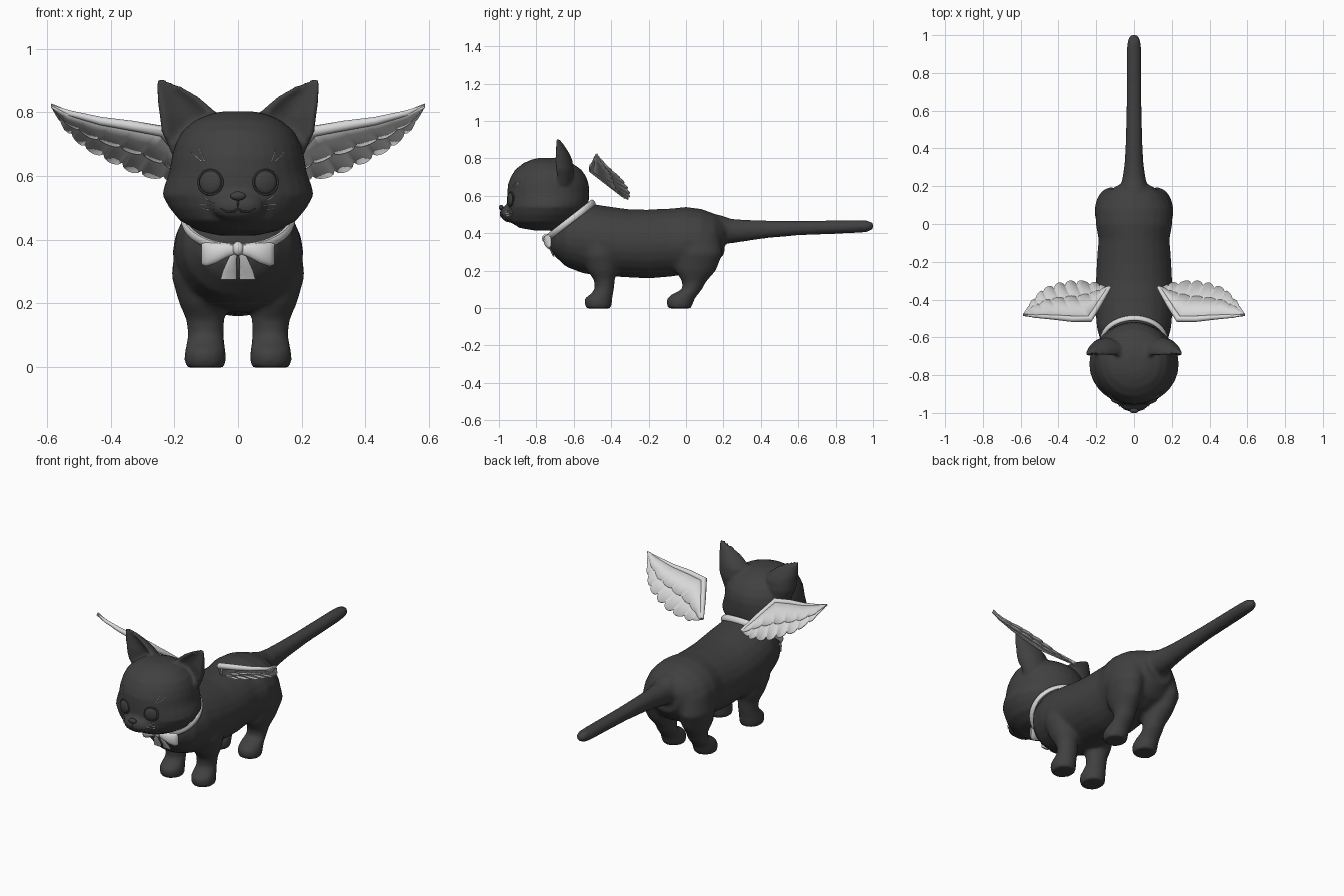
import bpy, bmesh, math
from mathutils import Vector, Matrix
from mathutils.bvhtree import BVHTree

if "Cube" in bpy.data.objects:
    bpy.data.objects.remove(bpy.data.objects["Cube"])


def material(name, value):
    m = bpy.data.materials.new(name)
    m.diffuse_color = (value, value, value, 1)
    m.use_nodes = True
    m.node_tree.nodes["Principled BSDF"].inputs["Base Color"].default_value = m.diffuse_color
    return m


DARK = material("charcoal_fur", 0.052)
LIGHT = material("soft_white", 0.68)


def finish(bm, name, mat):
    """Turn a bmesh into a smooth-shaded object."""
    bmesh.ops.recalc_face_normals(bm, faces=bm.faces)
    me = bpy.data.meshes.new(name)
    bm.to_mesh(me)
    bm.free()
    me.materials.append(mat)
    ob = bpy.data.objects.new(name, me)
    bpy.context.collection.objects.link(ob)
    bpy.ops.object.select_all(action='DESELECT')
    ob.select_set(True)
    bpy.context.view_layer.objects.active = ob
    bpy.ops.object.shade_smooth_by_angle(angle=math.radians(50))
    return ob


def fuse(ob, voxel, iterations):
    """Merge overlapping volumes into one soft skin."""
    r = ob.modifiers.new("fuse", 'REMESH')
    r.mode, r.voxel_size, r.use_smooth_shade = 'VOXEL', voxel, True
    s = ob.modifiers.new("soften", 'SMOOTH')
    s.factor, s.iterations = 0.5, iterations


def loft(bm, rings, n=24, dish=0.0, closed=False):
    """Skin elliptical rings given as (centre, axis_a, axis_b)."""
    loops = []
    for c, a, b in rings:
        loop = []
        for i in range(n):
            t = 2 * math.pi * i / n
            s = math.sin(t)
            if s < 0:
                s += dish * s * s
            loop.append(bm.verts.new(Vector(c) + Vector(a) * math.cos(t) + Vector(b) * s))
        loops.append(loop)
    pairs = list(zip(loops, loops[1:]))
    if closed:
        pairs.append((loops[-1], loops[0]))
    else:
        bm.faces.new(loops[0])
        bm.faces.new(loops[-1])
    for p, q in pairs:
        for i in range(n):
            j = (i + 1) % n
            bm.faces.new((p[i], p[j], q[j], q[i]))


def tube(bm, pts, radii, n=8):
    pts = [Vector(p) for p in pts]
    rings = []
    for i, p in enumerate(pts):
        d = (pts[min(i + 1, len(pts) - 1)] - pts[max(i - 1, 0)]).normalized()
        q = d.to_track_quat('Z', 'Y')
        rings.append((p, q @ Vector((radii[i], 0, 0)), q @ Vector((0, radii[i], 0))))
    loft(bm, rings, n)


def ball(bm, centre, size, turn=0.0):
    m = Matrix.Translation(centre) @ Matrix.Rotation(turn, 4, 'Z') @ Matrix.Diagonal((*size, 1))
    bmesh.ops.create_uvsphere(bm, u_segments=24, v_segments=16, radius=1, matrix=m)


def along_y(rows):
    return [((0, y, z), (w, 0, 0), (0, 0, h)) for y, z, w, h in rows]


def along_z(rows, side=1):
    return [((side * x, y, z), (w, 0, 0), (0, d, 0)) for z, x, y, w, d in rows]


# Body, tail and legs
bm = bmesh.new()
loft(bm, along_y([(-.725, .365, .06, .05), (-.70, .375, .12, .10), (-.64, .38, .172, .16),
                  (-.55, .375, .197, .19), (-.45, .36, .205, .188), (-.3, .345, .202, .182),
                  (-.2, .342, .197, .184), (-.08, .35, .188, .182), (0, .36, .203, .18),
                  (.08, .36, .2, .17), (.15, .365, .165, .14), (.205, .38, .09, .09)]))
loft(bm, along_y([(.08, .43, .08, .08), (.18, .42, .075, .078), (.24, .411, .062, .066),
                  (.32, .414, .05, .057), (.42, .42, .045, .048), (.6, .427, .04, .039),
                  (.9, .435, .038, .035), (.965, .437, .036, .032), (.992, .438, .025, .022),
                  (1.004, .438, .012, .01)]))
FRONT_LEG = [(.38, .115, -.47, .085, .1), (.28, .125, -.46, .083, .095), (.2, .115, -.447, .07, .08),
             (.15, .103, -.437, .06, .056), (.1, .101, -.436, .056, .051), (.075, .102, -.45, .06, .06),
             (.05, .103, -.468, .064, .074), (.02, .103, -.469, .066, .073), (-.002, .103, -.468, .06, .065)]
BACK_LEG = [(.4, .1, .05, .095, .13), (.29, .122, .07, .087, .125), (.2, .113, .052, .07, .108),
            (.14, .102, .043, .058, .064), (.1, .1, .033, .055, .053), (.07, .102, -.01, .06, .072),
            (.045, .103, -.03, .065, .074), (.02, .103, -.034, .066, .07), (-.002, .103, -.035, .06, .06)]
for side in (-1, 1):
    loft(bm, along_z(FRONT_LEG, side))
    loft(bm, along_z(BACK_LEG, side))
fuse(finish(bm, "body", DARK), .012, 4)

# Head with muzzle and dished ears
bm = bmesh.new()
HEAD = [(.413, -.80, -.69, .06), (.428, -.89, -.62, .125), (.46, -.94, -.575, .183),
        (.5, -.953, -.545, .216), (.54, -.957, -.527, .238), (.57, -.957, -.52, .231),
        (.61, -.956, -.518, .216), (.66, -.952, -.52, .208), (.7, -.937, -.532, .197),
        (.74, -.913, -.56, .176), (.775, -.868, -.61, .135), (.795, -.82, -.66, .085),
        (.803, -.78, -.70, .045)]
loft(bm, along_z([(z, 0, (f + b) / 2, w, (b - f) / 2) for z, f, b, w in HEAD]), 32)
ball(bm, (0, -.94, .505), (.085, .052, .048))
EAR = [(.66, .135, -.67, .07, .06), (.74, .15, -.68, .09, .08), (.79, .153, -.685, .094, .078),
       (.82, .171, -.686, .08, .066), (.85, .19, -.688, .063, .05), (.88, .217, -.69, .038, .032),
       (.9, .238, -.692, .017, .017), (.908, .245, -.692, .008, .01)]
for side in (-1, 1):
    loft(bm, along_z(EAR, side), dish=1.2)
surface = BVHTree.FromBMesh(bm)


def on_face(x, z, out=0.0):
    """Point on the front of the head."""
    hit = surface.ray_cast(Vector((x, -2, z)), Vector((0, 1, 0)))[0]
    return Vector((x, hit.y - out, z))


fuse(finish(bm, "head", DARK), .01, 3)

# Eyes with rounded lids, nose and mouth
bm = bmesh.new()
for side in (-1, 1):
    c = on_face(side * .087, .58)
    ball(bm, c, (.036, .012, .036), side * .3)
    rings = []
    for i in range(28):
        t = 2 * math.pi * i / 28
        r = Vector((math.cos(t), 0, math.sin(t)))
        p = on_face(c.x + .038 * r.x, c.z + .038 * r.z)
        rings.append((p, r * .004, (0, .004, 0)))
    loft(bm, rings, 6, closed=True)
finish(bm, "eyes", DARK)

bm = bmesh.new()
ball(bm, (0, -.988, .537), (.024, .013, .014))
tube(bm, [on_face(0, z, .001) for z in (.525, .51, .495)], [.003] * 3, 6)
for side in (-1, 1):
    tube(bm, [on_face(side * x, z, .001) for x, z in
              ((0, .497), (.015, .488), (.035, .487), (.055, .497))], [.003, .004, .004, .002], 6)
finish(bm, "nose_and_mouth", DARK)

# Whiskers and brow hairs
bm = bmesh.new()
HAIRS = [((.075, .515), (.095, .525), (.112, .537)), ((.075, .506), (.098, .508), (.122, .512)),
         ((.075, .497), (.095, .494), (.112, .497)), ((.105, .645), (.113, .665), (.12, .685)),
         ((.115, .645), (.13, .658), (.145, .675))]
for side in (-1, 1):
    for hair in HAIRS:
        tube(bm, [on_face(side * x, z, .003) for x, z in hair], [.0015, .0015, .0008], 5)
finish(bm, "whiskers", LIGHT)

# Collar: a tilted oval band
bm = bmesh.new()
slope = Vector((0, .123, .096))
normal = Vector((0, -.62, .785))
rings = []
for i in range(48):
    t = 2 * math.pi * i / 48
    r = Vector((.17, 0, 0)) * math.cos(t) + slope * math.sin(t)
    rings.append((Vector((0, -.62, .468)) + r, r.normalized() * .011, normal * .018))
loft(bm, rings, 10, closed=True)
finish(bm, "collar", LIGHT)

# Bow: knot, two loops and two tails
bm = bmesh.new()
ball(bm, (0, -.752, .372), (.018, .017, .022))
for side in (-1, 1):
    loft(bm, [((side * x, y, z), (0, d, 0), (0, 0, h)) for x, y, z, d, h in
              [(.008, -.75, .37, .007, .014), (.035, -.749, .366, .014, .022),
               (.07, -.742, .358, .018, .033), (.1, -.733, .354, .015, .038),
               (.115, -.727, .354, .006, .032)]], 16)
    loft(bm, [((side * x, y, z), (w, 0, 0), (0, .005, 0)) for x, y, z, w in
              [(.01, -.745, .365, .008), (.02, -.735, .33, .015), (.027, -.718, .3, .021),
               (.03, -.706, .274, .025)]], 10)
finish(bm, "bow", LIGHT)

# Wings: scalloped feather sheets with a thick leading edge
LEAD = [(.13, -.335, .6), (.185, -.425, .675), (.235, -.503, .74), (.33, -.502, .757),
        (.43, -.493, .772), (.53, -.487, .797), (.587, -.481, .822)]
TRAIL = [(.15, -.332, .588), (.2, -.312, .582), (.31, -.3, .604), (.4, -.315, .645),
         (.485, -.345, .69), (.545, -.41, .748), (.585, -.475, .815)]


def sample(pts, t):
    u = t * (len(pts) - 1)
    i = min(int(u), len(pts) - 2)
    return Vector(pts[i]).lerp(Vector(pts[i + 1]), u - i)


def feather_sheet(bm, length, feathers, offset):
    up = Vector((0, .77, .64))
    rows = []
    for k in range(73):
        t = k / 72
        a, b = sample(LEAD, t), sample(TRAIL, t)
        reach = length * (.9 + .12 * math.sqrt(abs(math.sin(math.pi * feathers * t))))
        rows.append([bm.verts.new(a.lerp(b, reach * s) + up * offset * (1 - s * .5))
                     for s in (0, .5, 1)])
    for p, q in zip(rows, rows[1:]):
        for j in (0, 1):
            bm.faces.new((p[j], p[j + 1], q[j + 1], q[j]))


def mirror(ob):
    ob.modifiers.new("mirror", 'MIRROR').use_clip = False


bm = bmesh.new()
feather_sheet(bm, 1, 9, 0)
feather_sheet(bm, .6, 8, .007)
feather_sheet(bm, .6, 8, -.007)
wing = finish(bm, "wing_feathers", LIGHT)
solid = wing.modifiers.new("thickness", 'SOLIDIFY')
solid.thickness, solid.offset = .005, 0
mirror(wing)

bm = bmesh.new()
tube(bm, LEAD, [.01, .015, .018, .016, .013, .009, .002], 12)
mirror(finish(bm, "wing_leading_edge", LIGHT))
